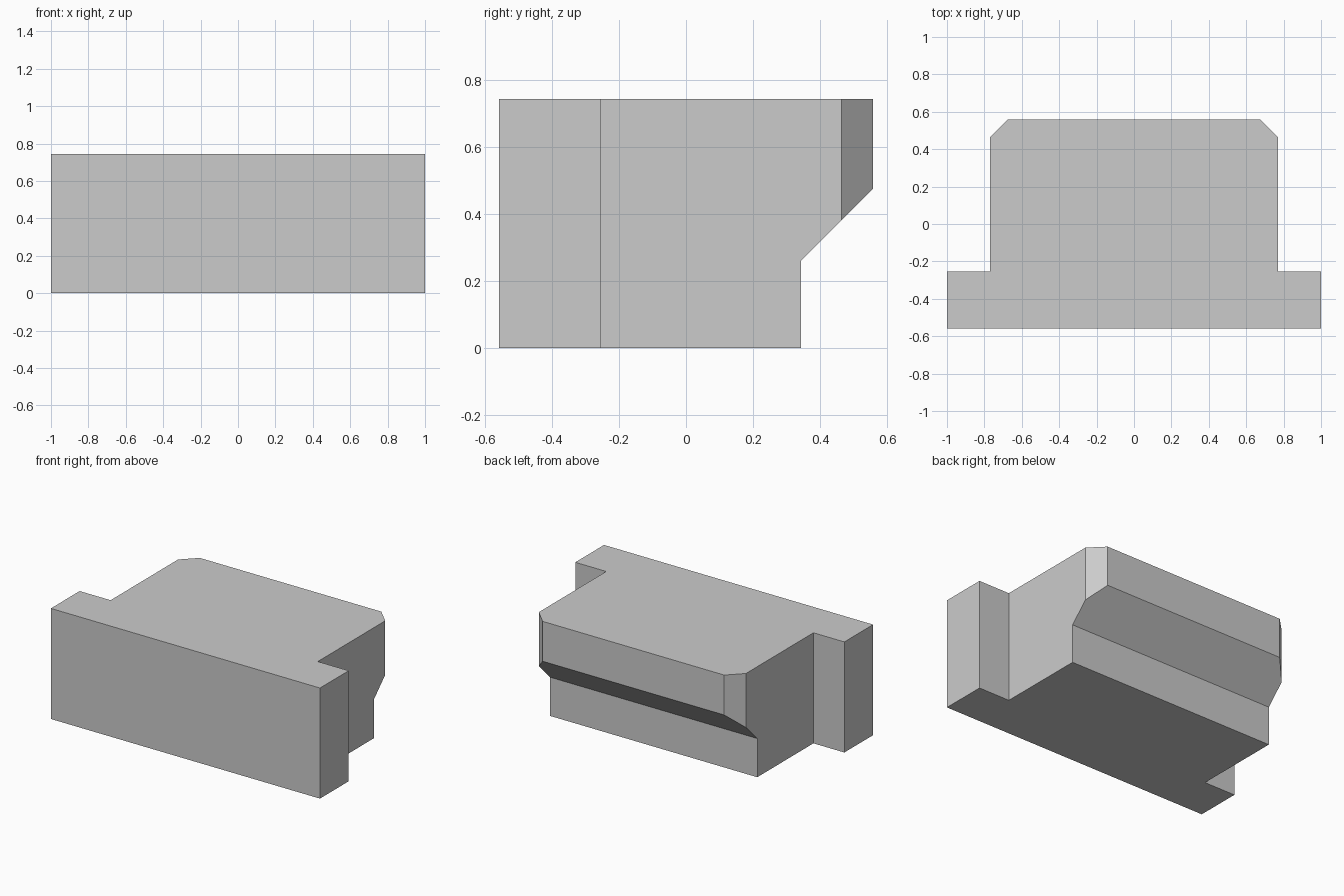
import bpy
import bmesh
from mathutils import Vector

cube = bpy.data.objects.get("Cube")
if cube:
    bpy.data.objects.remove(cube, do_unlink=True)

HEIGHT = 0.743
BACK = 0.558

grey = bpy.data.materials.new("plain grey")
grey.use_nodes = True
grey.diffuse_color = (0.6, 0.6, 0.6, 1)
grey.node_tree.nodes["Principled BSDF"].inputs["Base Color"].default_value = (0.6, 0.6, 0.6, 1)


def prism(name, outline, direction):
    """Extrude a closed outline of 3D points along a direction."""
    bm = bmesh.new()
    face = bm.faces.new([bm.verts.new(p) for p in outline])
    grown = bmesh.ops.extrude_face_region(bm, geom=[face])
    verts = [v for v in grown["geom"] if isinstance(v, bmesh.types.BMVert)]
    bmesh.ops.translate(bm, verts=verts, vec=Vector(direction))
    bmesh.ops.recalc_face_normals(bm, faces=bm.faces)
    mesh = bpy.data.meshes.new(name)
    bm.to_mesh(mesh)
    bm.free()
    mesh.materials.append(grey)
    obj = bpy.data.objects.new(name, mesh)
    bpy.context.collection.objects.link(obj)
    return obj


# Block: wide front flange, narrower body, chamfered rear corners
half = [(1, -BACK), (1, -0.253), (0.77, -0.253), (0.77, 0.463), (0.675, BACK)]
plan = half + [(-x, y) for x, y in reversed(half)]
block = prism("block", [(x, y, 0) for x, y in plan], (0, 0, HEIGHT))

# Rear undercut: upright step below a sloping underside
side = [(0.343, -0.1), (0.343, 0.26), (0.643, 0.56), (0.643, -0.1)]
cutter = prism("undercut_cutter", [(-1.2, y, z) for y, z in side], (2.4, 0, 0))
cutter.hide_render = True
cutter.hide_viewport = True

cut = block.modifiers.new("rear_undercut", "BOOLEAN")
cut.operation = "DIFFERENCE"
cut.solver = "EXACT"
cut.object = cutter
